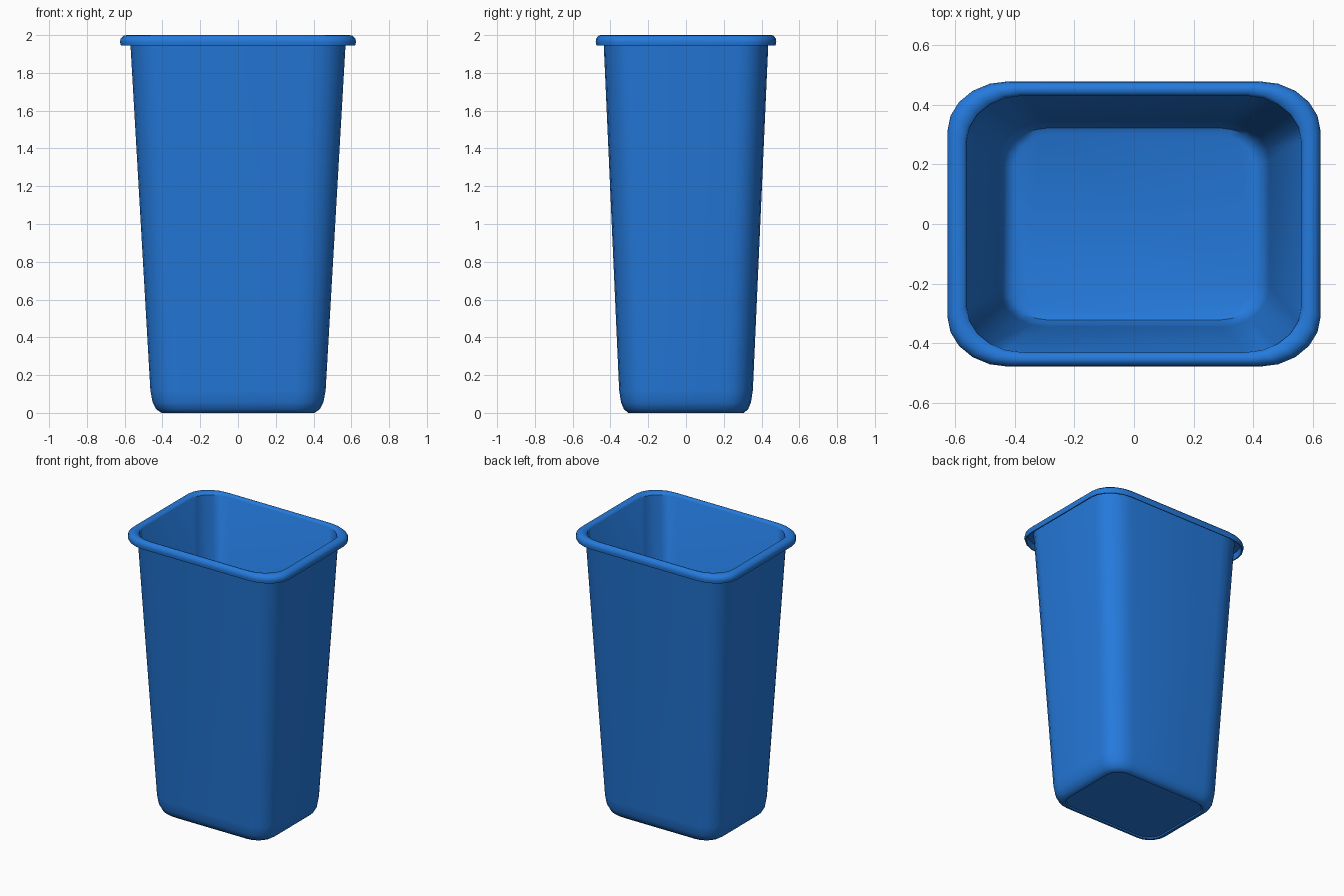
import bpy, bmesh, math

SEG = 5  # facets per rounded corner

blue = bpy.data.materials.new("bin_blue")
blue.diffuse_color = (0.018, 0.195, 0.72, 1)


def ring(bm, hx, hy, rx, ry, z):
    """Rounded rectangle of half sizes hx, hy with elliptical corners."""
    verts = []
    for quarter in range(4):
        sx = (1, -1, -1, 1)[quarter]
        sy = (1, 1, -1, -1)[quarter]
        for i in range(SEG + 1):
            a = math.pi / 2 * (quarter + i / SEG)
            verts.append(bm.verts.new((sx * (hx - rx) + rx * math.cos(a),
                                       sy * (hy - ry) + ry * math.sin(a), z)))
    return verts


def loft(name, profile, cap_start=False, cap_end=False, closed=False):
    bm = bmesh.new()
    rings = [ring(bm, *p) for p in profile]
    pairs = list(zip(rings, rings[1:]))
    if closed:
        pairs.append((rings[-1], rings[0]))
    for a, b in pairs:
        for i in range(len(a)):
            j = (i + 1) % len(a)
            bm.faces.new((a[i], a[j], b[j], b[i]))
    if cap_start:
        bm.faces.new(rings[0][::-1])
    if cap_end:
        bm.faces.new(rings[-1])
    bmesh.ops.recalc_face_normals(bm, faces=bm.faces)
    mesh = bpy.data.meshes.new(name)
    bm.to_mesh(mesh)
    bm.free()
    mesh.materials.append(blue)
    obj = bpy.data.objects.new(name, mesh)
    bpy.context.collection.objects.link(obj)
    bpy.ops.object.select_all(action='DESELECT')
    obj.select_set(True)
    bpy.context.view_layer.objects.active = obj
    bpy.ops.object.shade_smooth_by_angle(angle=math.radians(40))
    return obj


# Whole shell: recessed base, tapered wall, hollow rolled rim, inside and floor
loft("bin_shell", [
    # base recess and rounded foot
    (0.385, 0.285, 0.11, 0.095, 0.008),
    (0.390, 0.290, 0.11, 0.095, 0.000),
    (0.405, 0.305, 0.12, 0.105, 0.000),
    (0.432, 0.328, 0.14, 0.120, 0.018),
    (0.452, 0.344, 0.155, 0.130, 0.055),
    (0.464, 0.354, 0.165, 0.138, 0.120),
    # outer wall up to the underside of the rim
    (0.570, 0.436, 0.190, 0.155, 1.960),
    (0.574, 0.440, 0.190, 0.155, 1.985),
    # hollow underside and outer lip of the rim
    (0.605, 0.462, 0.198, 0.162, 1.985),
    (0.612, 0.468, 0.200, 0.164, 1.945),
    (0.620, 0.474, 0.203, 0.166, 1.945),
    (0.625, 0.478, 0.205, 0.168, 1.965),
    (0.621, 0.475, 0.203, 0.166, 1.983),
    (0.606, 0.463, 0.198, 0.162, 1.997),
    (0.590, 0.452, 0.195, 0.160, 2.000),
    (0.570, 0.438, 0.190, 0.155, 1.996),
    (0.560, 0.430, 0.188, 0.152, 1.985),
    # inner wall and floor
    (0.454, 0.344, 0.160, 0.133, 0.120),
    (0.443, 0.336, 0.152, 0.127, 0.060),
    (0.425, 0.322, 0.140, 0.118, 0.028),
    (0.400, 0.300, 0.120, 0.103, 0.018),
], cap_start=True, cap_end=True)
